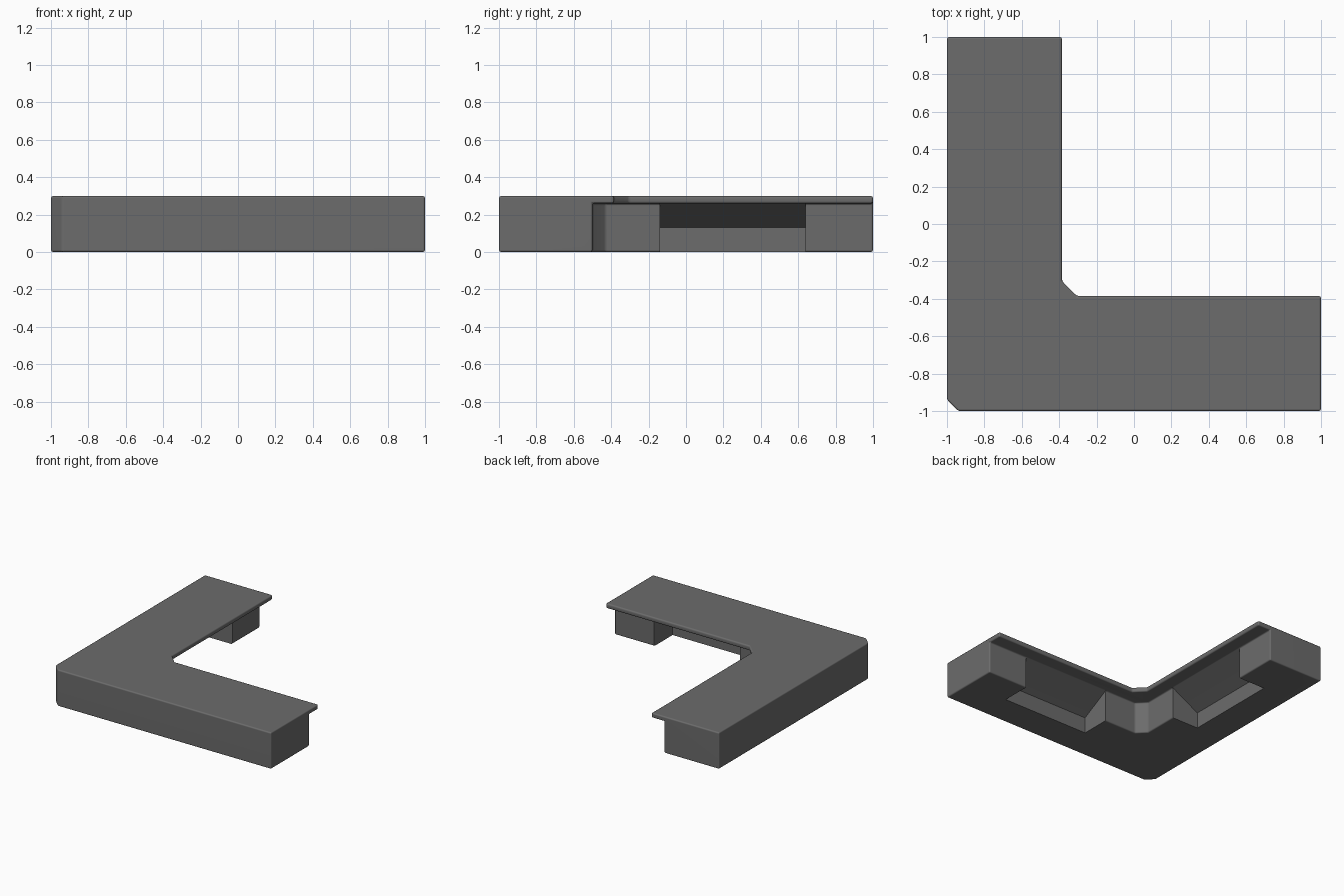
import bpy, bmesh
from mathutils import Vector

if "Cube" in bpy.data.objects:
    bpy.data.objects.remove(bpy.data.objects["Cube"])


def prism(name, points, offset, hide=False):
    """Extrude a flat 3D polygon along an offset vector."""
    bm = bmesh.new()
    face = bm.faces.new([bm.verts.new(p) for p in points])
    new = bmesh.ops.extrude_face_region(bm, geom=[face])["geom"]
    bmesh.ops.translate(bm, vec=Vector(offset),
                        verts=[v for v in new if isinstance(v, bmesh.types.BMVert)])
    bmesh.ops.recalc_face_normals(bm, faces=bm.faces)
    mesh = bpy.data.meshes.new(name)
    bm.to_mesh(mesh)
    bm.free()
    ob = bpy.data.objects.new(name, mesh)
    bpy.context.collection.objects.link(ob)
    ob.hide_render = hide
    return ob


def cut(target, cutter):
    mod = target.modifiers.new(cutter.name, 'BOOLEAN')
    mod.operation = 'DIFFERENCE'
    mod.solver = 'EXACT'
    mod.object = cutter
    cutter.hide_set(True)


TOP, UNDER = 0.30, 0.26      # counter top and its underside
EDGE, BODY = -0.385, -0.50   # inner edge of the top, inner face of the body
BACK = -0.74                 # back wall of the knee recess

# L-shaped counter with chamfered corners
outline = [(-0.94, -1), (1, -1), (1, EDGE), (EDGE + 0.08, EDGE),
           (EDGE, EDGE + 0.08), (EDGE, 1), (-1, 1), (-1, -0.94)]
counter = prism("corner_counter", [(x, y, 0) for x, y in outline], (0, 0, TOP))

# Space under the overhanging inner lip
lip = [(BODY + 0.07, BODY), (1.1, BODY), (1.1, 1.1), (BODY, 1.1), (BODY, BODY + 0.07)]
cut(counter, prism("lip_cutter", [(x, y, -0.1) for x, y in lip],
                   (0, 0, UNDER + 0.1), True))

# Softly rounded edges
bev = counter.modifiers.new("soft_edges", 'BEVEL')
bev.width = 0.011
bev.segments = 2
bev.limit_method = 'ANGLE'

# Knee recess in each arm: low vertical wall, then slope up to the lip
profile = [(BACK, -0.1), (BACK, 0.13), (BODY, UNDER), (-0.45, UNDER), (-0.45, -0.1)]
cut(counter, prism("side_recess_cutter", [(d, -0.14, z) for d, z in profile],
                   (0, 0.78, 0), True))
cut(counter, prism("front_recess_cutter", [(-0.14, d, z) for d, z in profile],
                   (0.78, 0, 0), True))

# Smooth shading with sharp recess edges, flat faces kept even
bpy.ops.object.select_all(action='DESELECT')
bpy.context.view_layer.objects.active = counter
counter.select_set(True)
for mod in list(counter.modifiers):
    bpy.ops.object.modifier_apply(modifier=mod.name)
bpy.ops.object.shade_smooth_by_angle(angle=0.85)
wn = counter.modifiers.new("even_shading", 'WEIGHTED_NORMAL')
wn.keep_sharp = True

# Dark grey finish
dark = bpy.data.materials.new("dark_grey")
dark.diffuse_color = (0.15, 0.15, 0.15, 1)
dark.use_nodes = True
dark.node_tree.nodes["Principled BSDF"].inputs["Base Color"].default_value = dark.diffuse_color
counter.data.materials.clear()
counter.data.materials.append(dark)
for poly in counter.data.polygons:
    poly.material_index = 0
